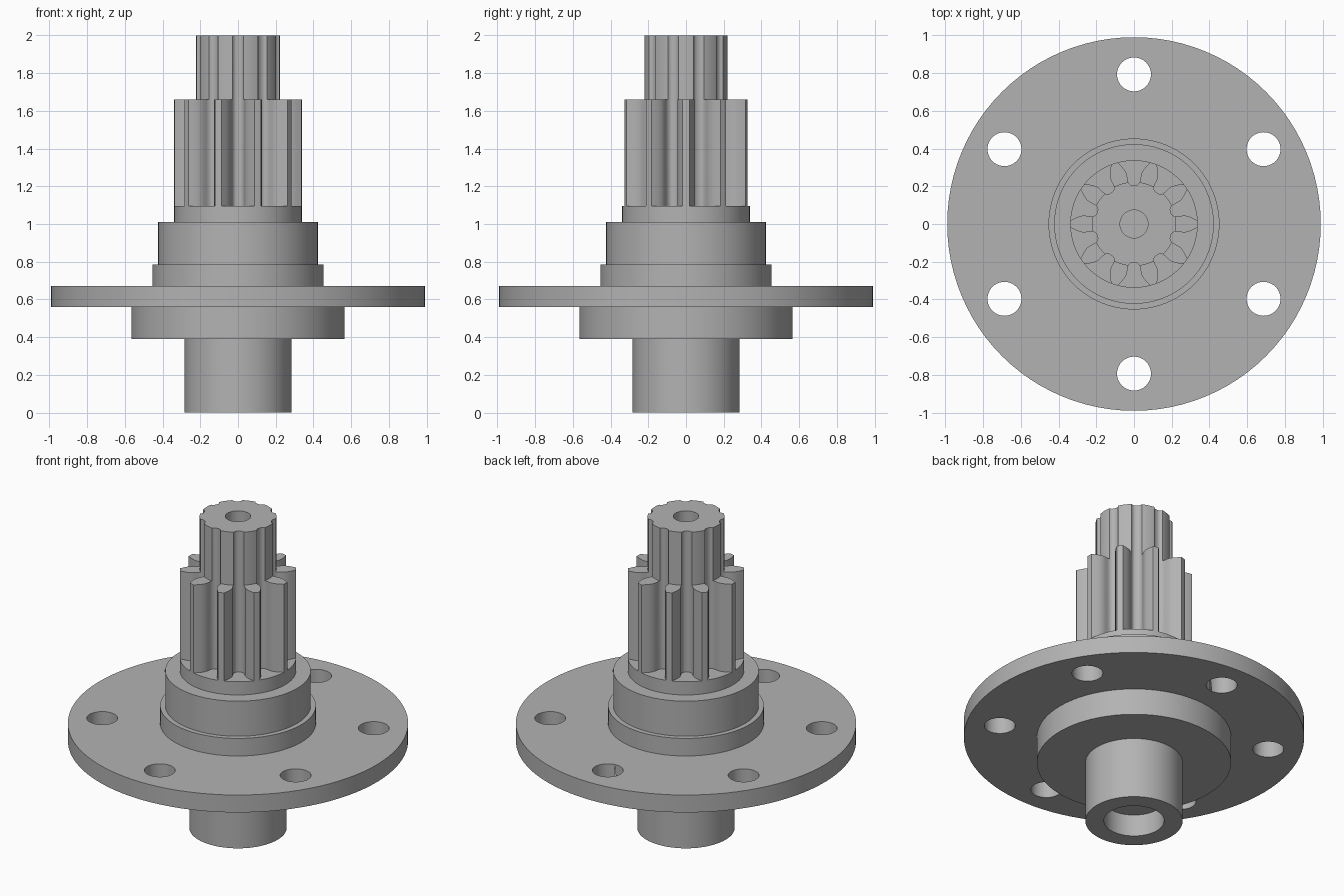
import bpy, bmesh
from math import radians, cos, sin, pi

cube = bpy.data.objects.get("Cube")
if cube:
    bpy.data.objects.remove(cube)

steel = bpy.data.materials.new("steel_grey")
steel.use_nodes = True
GREY = (0.45, 0.45, 0.45, 1)
steel.diffuse_color = GREY
steel.node_tree.nodes["Principled BSDF"].inputs["Base Color"].default_value = GREY


def loft(name, rings):
    """Skin a stack of closed rings of points and cap both ends."""
    bm = bmesh.new()
    loops = [[bm.verts.new(p) for p in ring] for ring in rings]
    n = len(loops[0])
    for a, b in zip(loops, loops[1:]):
        for i in range(n):
            j = (i + 1) % n
            bm.faces.new((a[i], a[j], b[j], b[i]))
    bm.faces.new(loops[0][::-1])
    bm.faces.new(loops[-1])
    bmesh.ops.remove_doubles(bm, verts=bm.verts, dist=1e-5)
    bmesh.ops.dissolve_degenerate(bm, edges=bm.edges, dist=1e-5)
    bmesh.ops.recalc_face_normals(bm, faces=bm.faces)
    mesh = bpy.data.meshes.new(name)
    bm.to_mesh(mesh)
    bm.free()
    mesh.materials.append(steel)
    obj = bpy.data.objects.new(name, mesh)
    bpy.context.collection.objects.link(obj)
    return obj


def circle(r, z, sides=96, x=0, y=0):
    return [(x + r * cos(2 * pi * i / sides), y + r * sin(2 * pi * i / sides), z)
            for i in range(sides)]


def select_only(obj):
    bpy.ops.object.select_all(action='DESELECT')
    obj.select_set(True)
    bpy.context.view_layer.objects.active = obj


# Turned body: bottom bore, stub, boss, flange, two steps and collar
BORE_R, BORE_DEPTH = 0.175, 0.14
steps = [(0.283, 0, 0.39), (0.565, 0.39, 0.56), (0.99, 0.56, 0.672),
         (0.453, 0.672, 0.785), (0.423, 0.785, 1.01), (0.338, 1.01, 1.095)]
rings = [circle(BORE_R, BORE_DEPTH), circle(BORE_R, 0)]
for r, low, high in steps:
    rings += [circle(r, low), circle(r, high)]
body = loft("flanged_body", rings)

# Six bolt holes through the flange
for k in range(6):
    a = radians(30 + 60 * k)
    x, y = 0.793 * cos(a), 0.793 * sin(a)
    cutter = loft("bolt_hole_cutter", [circle(0.09, z, 40, x, y) for z in (0.5, 0.75)])
    cutter.hide_render = True
    mod = body.modifiers.new("bolt_hole", 'BOOLEAN')
    mod.operation, mod.solver, mod.object = 'DIFFERENCE', 'EXACT', cutter
    select_only(body)
    bpy.ops.object.modifier_apply(modifier=mod.name)
    bpy.data.objects.remove(cutter)

# Ten-tooth pinion: half tooth as (radius, degrees from tooth centre)
TEETH, SHAFT_R = 10, 0.223
half = [(0.338, 0), (0.338, 3), (0.32, 4.9), (0.3, 7.2), (0.28, 9), (0.263, 9.8),
        (0.24, 9.8), (SHAFT_R, 10.3), (0.211, 12.2), (0.206, 14.5), (0.205, 18)]
tooth = [(r, -a) for r, a in half[:0:-1]] + half[:-1]
outline = [(r, radians(a + 360 / TEETH * k)) for k in range(TEETH) for r, a in tooth]


def gear_ring(z, limit):
    return [(min(r, limit) * cos(a), min(r, limit) * sin(a), z) for r, a in outline]


# Full teeth below, teeth turned down to the shaft above, centre bore in the end
pinion = loft("pinion_shaft", [
    gear_ring(1.095, 1), gear_ring(1.66, 1), gear_ring(1.66, SHAFT_R),
    gear_ring(2, SHAFT_R), gear_ring(2, 0.074), gear_ring(1.8, 0.074)])

for obj in (body, pinion):
    select_only(obj)
    bpy.ops.object.shade_smooth_by_angle(angle=radians(28))
